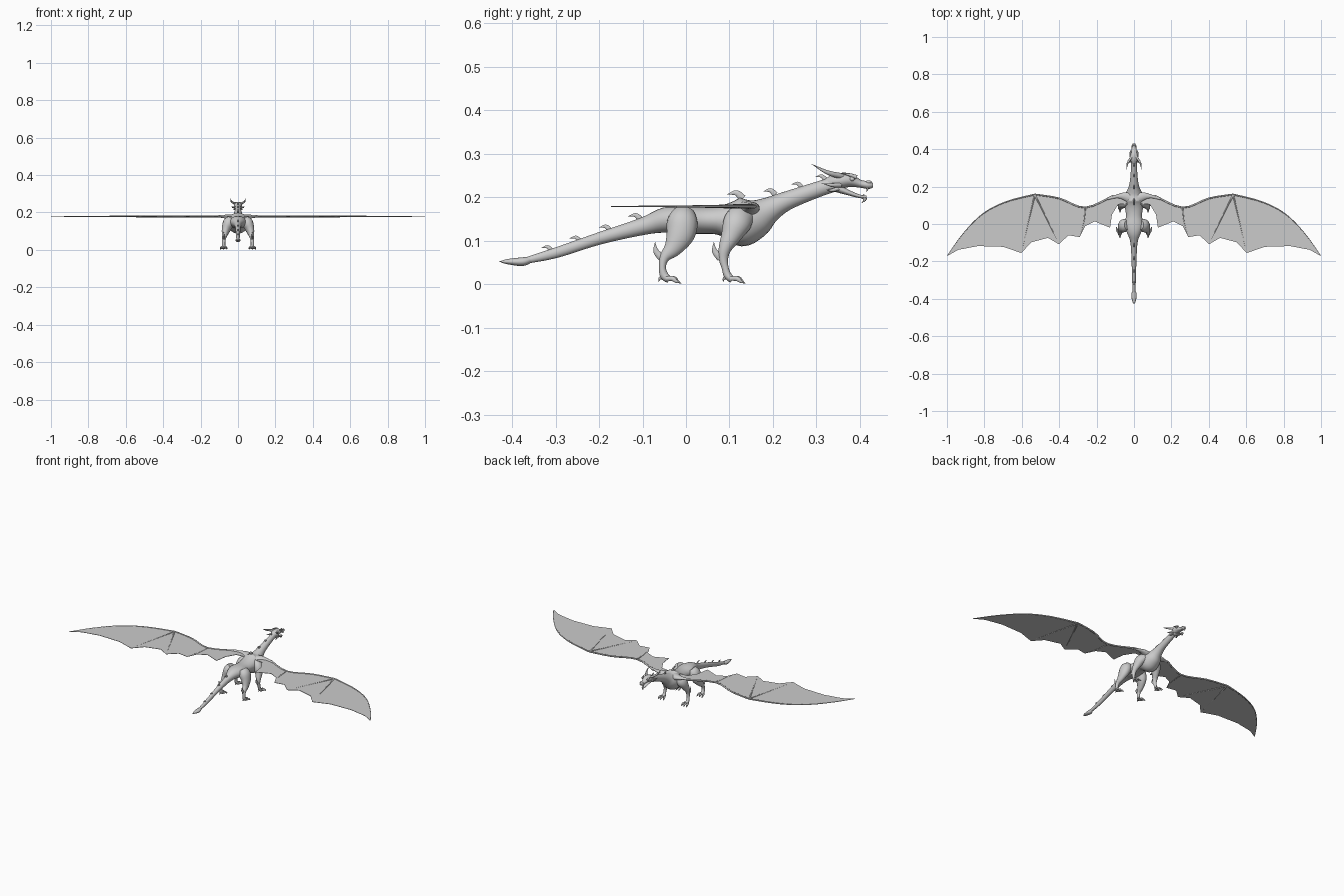
import bpy
import bmesh
import math
from mathutils import Vector

default = bpy.data.objects.get("Cube")
if default:
    bpy.data.objects.remove(default, do_unlink=True)

# One stone grey for the whole creature
grey = bpy.data.materials.new("stone_grey")
grey.use_nodes = True
grey_colour = (0.6, 0.6, 0.6, 1)
grey.diffuse_color = grey_colour
grey.node_tree.nodes["Principled BSDF"].inputs["Base Color"].default_value = grey_colour


def finish(name, bm, mirrored=False, smooth=True):
    """Turn a bmesh into a named, coloured object, optionally mirrored across x."""
    bmesh.ops.recalc_face_normals(bm, faces=bm.faces)
    mesh = bpy.data.meshes.new(name)
    bm.to_mesh(mesh)
    bm.free()
    mesh.materials.append(grey)
    obj = bpy.data.objects.new(name, mesh)
    bpy.context.collection.objects.link(obj)
    if mirrored:
        obj.modifiers.new("Mirror", "MIRROR").use_mirror_merge = False
    if smooth:
        bpy.ops.object.select_all(action="DESELECT")
        obj.select_set(True)
        bpy.context.view_layer.objects.active = obj
        bpy.ops.object.shade_smooth_by_angle(angle=math.radians(50))
    return obj


def resample(stations, steps):
    """Smooth the stations with a Catmull-Rom spline."""
    result = []
    last = len(stations) - 1
    for i in range(last):
        a, b = stations[max(i - 1, 0)], stations[i]
        c, d = stations[i + 1], stations[min(i + 2, last)]
        for s in range(steps):
            t = s / steps
            result.append([
                q + t * ((r - p) / 2 + t * (p - 2.5 * q + 2 * r - u / 2
                                            + t * (1.5 * (q - r) + (u - p) / 2)))
                for p, q, r, u in zip(a, b, c, d)])
    result.append(list(stations[last]))
    return result


def loft(name, stations, mirrored=False, side=(1, 0, 0), sides=16, steps=4):
    """Skin ellipses along a path; a station is x, y, z, side radius, other radius."""
    rows = resample(stations, steps)
    points = [Vector(row[:3]) for row in rows]
    bm = bmesh.new()
    rings = []
    for i, row in enumerate(rows):
        tangent = points[min(i + 1, len(rows) - 1)] - points[max(i - 1, 0)]
        tangent.normalize()
        across = Vector(side)
        across = (across - tangent * across.dot(tangent)).normalized()
        up = tangent.cross(across)
        ring = []
        for k in range(sides):
            angle = math.tau * k / sides
            offset = (across * math.cos(angle) * max(row[3], 0.0004)
                      + up * math.sin(angle) * max(row[4], 0.0004))
            ring.append(bm.verts.new(points[i] + offset))
        rings.append(ring)
    for low, high in zip(rings, rings[1:]):
        for k in range(sides):
            n = (k + 1) % sides
            bm.faces.new((low[k], low[n], high[n], high[k]))
    bm.faces.new(rings[0])
    bm.faces.new(rings[-1])
    return finish(name, bm, mirrored)


def spike(name, base, middle, tip, radius, mirrored=False, flat=1.0):
    """A curved, pointed horn or claw."""
    loft(name, [(*base, radius * flat, radius), (*middle, radius * flat * 0.7, radius * 0.7),
                (*tip, 0, 0)], mirrored, sides=8)


def ball(name, centre, size, mirrored=False):
    bm = bmesh.new()
    bmesh.ops.create_uvsphere(bm, u_segments=14, v_segments=8, radius=1)
    bmesh.ops.scale(bm, vec=size, verts=bm.verts)
    bmesh.ops.translate(bm, vec=centre, verts=bm.verts)
    finish(name, bm, mirrored)


# Tail, trunk and neck as one skin: y, z, half width, half height
trunk = [(-0.37, 0.054, .007, .007), (-0.30, .072, .010, .012), (-0.20, .105, .013, .014),
         (-0.10, .133, .019, .020), (-0.05, .147, .036, .029), (-0.01, .148, .050, .033),
         (0.04, .147, .043, .031), (0.08, .147, .047, .035), (0.125, .143, .054, .056),
         (0.16, .152, .046, .046), (0.19, .170, .031, .031), (0.23, .191, .022, .022),
         (0.30, .217, .016, .018), (0.35, .233, .015, .017)]
loft("body", [(0, *row) for row in trunk], sides=24)

# Arrow-shaped tail end
loft("tail_blade", [(0, -0.43, .052, 0, 0), (0, -0.41, .052, .010, .006),
                    (0, -0.375, .052, .014, .010), (0, -0.355, .058, .006, .006)])

# Skull, jaw and face
loft("skull", [(0, .325, .230, .012, .014), (0, .35, .237, .022, .018),
               (0, .375, .239, .021, .016), (0, .40, .231, .013, .009),
               (0, .42, .228, .012, .009), (0, .43, .227, .007, .005)])
loft("lower_jaw", [(0, .345, .222, .015, .010), (0, .375, .210, .012, .006),
                   (0, .40, .202, .009, .004), (0, .415, .201, .005, .003)])
spike("chin_spike", (0, .405, .203), (0, .412, .196), (0, .404, .187), .006)
ball("nostril", (.007, .420, .235), (.004, .007, .004), True)
ball("eye", (.018, .382, .242), (.005, .006, .005), True)
spike("brow", (.017, .392, .246), (.020, .375, .252), (.024, .355, .255), .005, True)
spike("horn", (.012, .36, .248), (.034, .325, .257), (.040, .288, .277), .007, True)
spike("cheek_spike", (.016, .355, .228), (.028, .335, .228), (.034, .312, .232), .006, True)
spike("jaw_spike", (.013, .35, .220), (.020, .335, .216), (.022, .322, .218), .005, True)
spike("fang", (.007, .416, .224), (.007, .417, .218), (.007, .415, .212), .003, True)

# Spines along the back: y, z, size
for y, z, size in ((-.31, .078, .8), (-.245, .100, .8), (-.175, .124, .9), (-.105, .149, 1),
                   (.13, .197, 1.3), (.205, .206, 1), (.265, .224, .8), (.32, .241, .8)):
    spike("back_spine", (0, y, z), (0, y - .011 * size, z + .010 * size),
          (0, y - .028 * size, z + .007 * size), .007 * size, flat=.5)

# Legs
loft("hind_leg", [(.035, -.005, .165, .022, .025), (.050, -.008, .145, .030, .035),
                  (.062, -.013, .115, .025, .033), (.071, -.030, .083, .016, .021),
                  (.075, -.049, .062, .011, .012), (.077, -.054, .040, .009, .008),
                  (.077, -.050, .020, .010, .010), (.077, -.038, .010, .013, .008)], True)
loft("front_leg", [(.035, .130, .160, .022, .030), (.055, .117, .140, .026, .032),
                   (.066, .103, .110, .020, .023), (.073, .090, .083, .014, .015),
                   (.075, .086, .060, .010, .011), (.077, .090, .038, .008, .008),
                   (.077, .096, .020, .010, .009), (.077, .107, .010, .013, .008)], True)

# Feet with claws, and the spur behind each joint
for label, y in (("hind", -.045), ("front", .103)):
    for spread in (-1, 0, 1):
        x = .077 + spread * .010
        reach = .003 * (1 - abs(spread))
        loft(label + "_toe", [(x, y, .013, .004, .005), (x + spread * .004, y + .014 + reach, .013, .005, .006),
                              (x + spread * .006, y + .022 + reach, .007, .004, .004),
                              (x + spread * .007, y + .031 + reach, .002, 0, 0)], True, sides=10)
    spike(label + "_heel_claw", (.077, y - .005, .016), (.077, y - .015, .014),
          (.077, y - .018, .005), .005, True)
for label, y in (("hind", -.058), ("front", .077)):
    spike(label + "_spur", (.075, y + .003, .060), (.075, y - .011, .076),
          (.077, y - .013, .097), .009, True, .6)

# Wing skin: leading edge outward, then the scalloped rear edge inward
level = 0.179
leading = [(.03, .165), (.11, .152), (.26, .088), (.40, .137), (.53, .158),
           (.685, .118), (.81, .053), (.915, -.053), (1, -.172)]
trailing = [(1, -.172), (.94, -.138), (.835, -.118), (.70, -.122), (.602, -.155),
            (.55, -.098), (.46, -.074), (.402, -.108), (.35, -.060), (.29, -.070),
            (.262, -.012), (.21, .014), (.128, -.020), (.118, .050), (.085, .105), (.03, .11)]
bm = bmesh.new()
outline = resample(leading, 4) + trailing[1:]
sheet = bm.faces.new([bm.verts.new((x, y, level - .001)) for x, y in outline])
solid = bmesh.ops.extrude_face_region(bm, geom=[sheet])
bmesh.ops.translate(bm, vec=(0, 0, .002),
                    verts=[v for v in solid["geom"] if isinstance(v, bmesh.types.BMVert)])
bmesh.ops.triangulate(bm, faces=[f for f in bm.faces if len(f.verts) > 4])
finish("wing_skin", bm, True, smooth=False)


def bone(name, path, start, end):
    """A slim tapering strut lying in the wing."""
    count = len(path) - 1
    radii = [start + (end - start) * i / count for i in range(count + 1)]
    loft(name, [(x, y, level, r, r) for (x, y), r in zip(path, radii)], True, (0, 0, 1), 8)


# Wing struts
loft("wing_shoulder", [(.015, .135, .168, .024, .032), (.05, .148, .176, .014, .022),
                       (.09, .148, .179, .007, .010), (.14, .135, level, .005, .006)],
     True, (0, 0, 1))
bone("wing_arm", leading[1:5], .005, .0045)
bone("wing_edge", leading[4:], .0045, .001)
bone("outer_finger", [(.53, .155), (.555, .05), (.602, -.153)], .005, .001)
bone("middle_finger", [(.53, .155), (.48, .055), (.402, -.106)], .005, .001)
bone("inner_finger", [(.26, .088), (.268, .01), (.29, -.068)], .004, .001)
